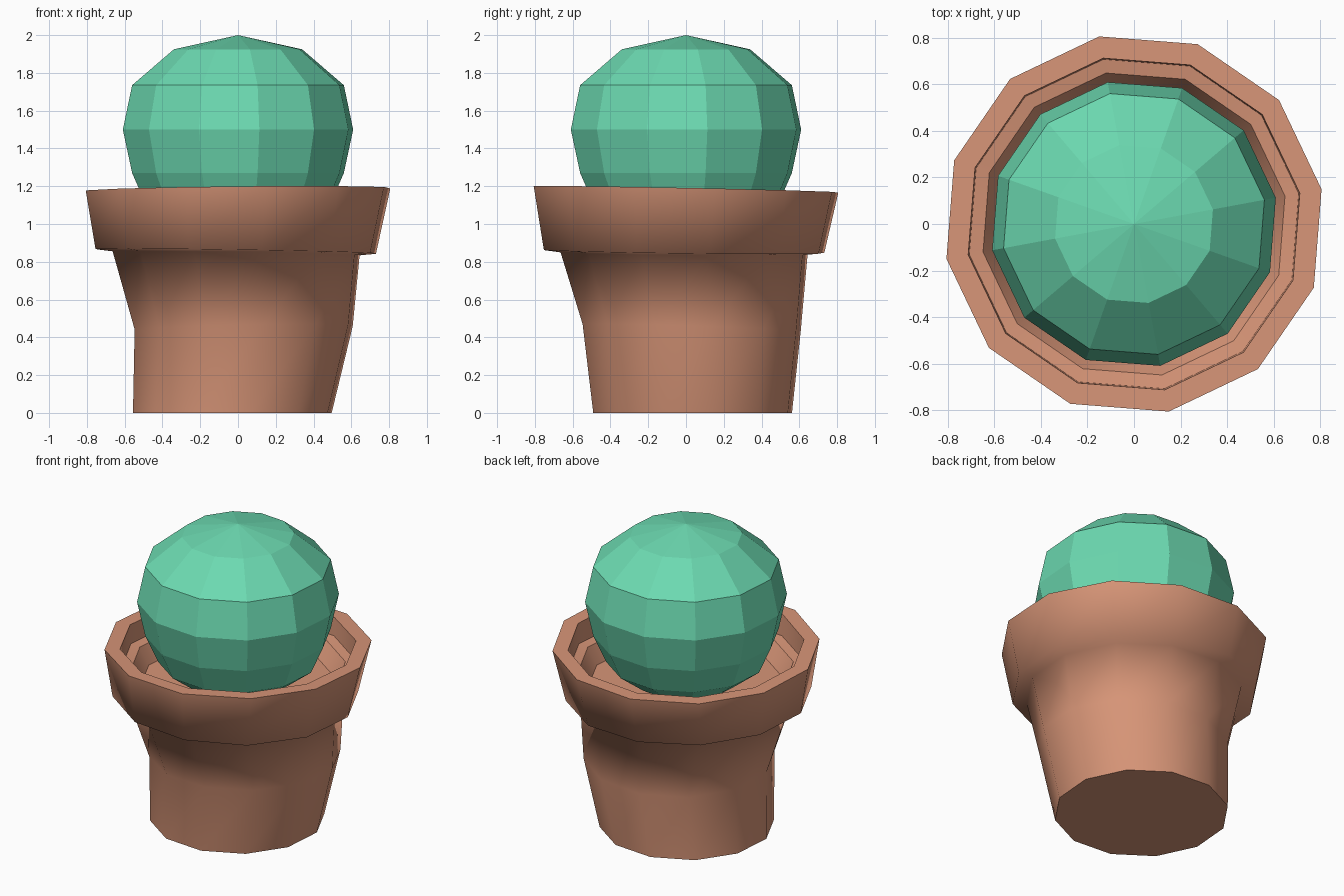
import bpy
import bmesh
from math import cos, sin, radians

SIDES = 12
START = radians(10.5)

old = bpy.data.objects.get("Cube")
if old:
    bpy.data.objects.remove(old, do_unlink=True)


def make_material(name, colour):
    mat = bpy.data.materials.new(name)
    mat.use_nodes = True
    mat.diffuse_color = (*colour, 1)
    bsdf = mat.node_tree.nodes["Principled BSDF"]
    bsdf.inputs["Base Color"].default_value = (*colour, 1)
    bsdf.inputs["Roughness"].default_value = 0.8
    return mat


def lathe(name, rings, mat, smooth=False):
    """Join twelve-sided rings; each is (radius, z, shift x, shift y, lean x, lean y, sharp).
    A zero radius makes a pole, and open ends are capped."""
    bm = bmesh.new()
    loops = []
    for radius, z, sx, sy, lx, ly, sharp in rings:
        loop = []
        for i in range(SIDES if radius else 1):
            a = START + radians(360 / SIDES) * i
            x, y = radius * cos(a), radius * sin(a)
            loop.append(bm.verts.new((x + sx, y + sy, z + lx * x + ly * y)))
        loops.append(loop)
    for low, high in zip(loops, loops[1:]):
        for i in range(SIDES):
            j = (i + 1) % SIDES
            if len(low) == 1:
                bm.faces.new((low[0], high[j], high[i]))
            elif len(high) == 1:
                bm.faces.new((low[i], low[j], high[0]))
            else:
                bm.faces.new((low[i], low[j], high[j], high[i]))
    for loop in (loops[0], loops[-1]):
        if len(loop) > 1:
            bm.faces.new(loop)
    bmesh.ops.recalc_face_normals(bm, faces=bm.faces)
    for face in bm.faces:
        face.smooth = smooth
    # Crease the rings that are marked sharp
    for loop, ring in zip(loops, rings):
        if ring[-1] and len(loop) > 1:
            for i in range(SIDES):
                bm.edges.get((loop[i], loop[(i + 1) % SIDES])).smooth = False
    mesh = bpy.data.meshes.new(name)
    bm.to_mesh(mesh)
    bm.free()
    mesh.materials.append(mat)
    obj = bpy.data.objects.new(name, mesh)
    bpy.context.collection.objects.link(obj)
    return obj


terracotta = make_material("terracotta", (0.68, 0.30, 0.185))
green = make_material("cactus green", (0.15, 0.70, 0.44))

# Pot: crooked body, leaning rim, then the stepped inside down to the floor
lathe("pot", [
    (0.535, 0.00, -0.03, 0.035, 0, 0, True),
    (0.587, 0.45, 0.03, 0.03, 0.02, -0.03, False),
    (0.665, 0.845, -0.01, -0.01, -0.015, -0.01, False),
    (0.755, 0.855, -0.012, -0.01, -0.015, -0.012, False),
    (0.82, 1.183, 0, 0, 0.01, -0.02, True),
    (0.725, 1.183, 0, 0, 0.01, -0.02, True),
    (0.72, 1.05, 0, 0, 0, 0, True),
    (0.66, 1.04, 0, 0, 0, 0, True),
    (0.60, 0.93, 0, 0, 0, 0, True),
], terracotta, smooth=True)

# Round faceted cactus, resting on the floor of the pot
profile = [(0, 0.92), (0.32, 0.96), (0.49, 1.09), (0.57, 1.27), (0.62, 1.50),
           (0.57, 1.735), (0.345, 1.925), (0, 2.0)]
lathe("cactus", [(r, z, 0, 0, 0, 0, False) for r, z in profile], green)
